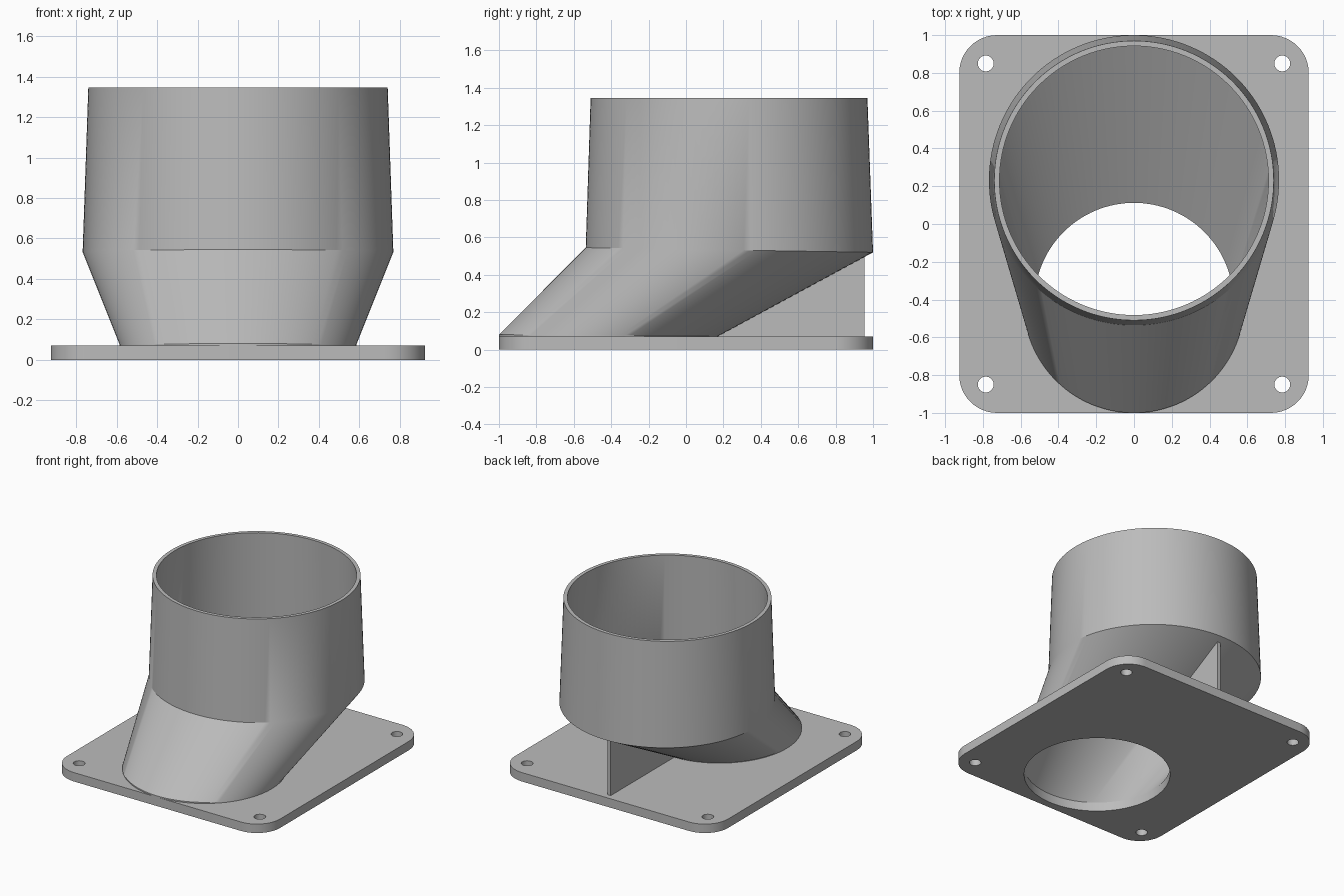
import bpy, bmesh
from math import sin, cos, pi, radians

cube = bpy.data.objects.get("Cube")
if cube:
    bpy.data.objects.remove(cube, do_unlink=True)

PLATE_T = 0.07
HOLE_Y = -0.415
HOLE_R = 0.527
SEGS = 128

grey = bpy.data.materials.new("light grey")
grey.use_nodes = True
grey.diffuse_color = (0.5, 0.5, 0.5, 1)
grey.node_tree.nodes["Principled BSDF"].inputs["Base Color"].default_value = (0.5, 0.5, 0.5, 1)


def arc(cx, cy, r, start=0.0, sweep=2 * pi, steps=SEGS, closed=True):
    n = steps if closed else steps + 1
    return [(cx + r * cos(start + sweep * i / steps),
             cy + r * sin(start + sweep * i / steps)) for i in range(n)]


def smooth(obj):
    bpy.ops.object.select_all(action='DESELECT')
    obj.select_set(True)
    bpy.context.view_layer.objects.active = obj
    bpy.ops.object.shade_smooth_by_angle(angle=radians(30))


def mesh_object(name, bm):
    bmesh.ops.recalc_face_normals(bm, faces=bm.faces)
    mesh = bpy.data.meshes.new(name)
    bm.to_mesh(mesh)
    bm.free()
    mesh.materials.append(grey)
    obj = bpy.data.objects.new(name, mesh)
    bpy.context.collection.objects.link(obj)
    return obj


# Base plate: rounded rectangle with a duct opening and four screw holes
half_x, half_y, corner = 0.925, 1.0, 0.2
outline = []
for k, (sx, sy) in enumerate([(1, 1), (-1, 1), (-1, -1), (1, -1)]):
    outline += arc(sx * (half_x - corner), sy * (half_y - corner), corner,
                   k * pi / 2, pi / 2, 12, closed=False)
loops = [outline, arc(0, HOLE_Y, HOLE_R)]
loops += [arc(sx * 0.785, sy * 0.85, 0.042, steps=32) for sx in (-1, 1) for sy in (-1, 1)]

curve = bpy.data.curves.new("base_plate", 'CURVE')
curve.dimensions = '2D'
curve.fill_mode = 'BOTH'
curve.extrude = PLATE_T / 2
for loop in loops:
    spline = curve.splines.new('POLY')
    spline.points.add(len(loop) - 1)
    for p, (x, y) in zip(spline.points, loop):
        p.co = (x, y, 0, 1)
    spline.use_cyclic_u = True
plate = bpy.data.objects.new("base_plate", curve)
bpy.context.collection.objects.link(plate)
bpy.ops.object.select_all(action='DESELECT')
plate.select_set(True)
bpy.context.view_layer.objects.active = plate
bpy.ops.object.convert(target='MESH')
plate = bpy.context.view_layer.objects.active
plate.data.materials.clear()
plate.data.materials.append(grey)
bm = bmesh.new()
bm.from_mesh(plate.data)
bmesh.ops.remove_doubles(bm, verts=bm.verts, dist=0.0005)
bmesh.ops.translate(bm, verts=bm.verts, vec=(0, 0, PLATE_T / 2))
bmesh.ops.recalc_face_normals(bm, faces=bm.faces)
bm.to_mesh(plate.data)
bm.free()
smooth(plate)

# Duct: rings of (centre y, radius, front z, back z), outside up then inside down
rings = [
    (HOLE_Y, 0.585, 0.069, 0.069),
    (HOLE_Y, 0.585, 0.08, 0.071),
    (0.232, 0.768, 0.545, 0.52),
    (0.23, 0.74, 1.345, 1.345),
    (0.23, 0.712, 1.345, 1.345),
    (0.232, 0.735, 0.56, 0.54),
    (HOLE_Y, HOLE_R, PLATE_T, PLATE_T),
]
bm = bmesh.new()
rows = []
for cy, r, front, back in rings:
    row = []
    for x, y in arc(0, cy, r):
        t = (y - cy + r) / (2 * r)
        row.append(bm.verts.new((x, y, front + (back - front) * t)))
    rows.append(row)
for a, b in zip(rows, rows[1:]):
    for i in range(SEGS):
        j = (i + 1) % SEGS
        bm.faces.new((a[i], a[j], b[j], b[i]))
smooth(mesh_object("offset_duct", bm))

# Support rib under the overhanging back of the duct
bm = bmesh.new()
profile = [(0.15, PLATE_T), (0.955, PLATE_T), (0.955, 0.505)]
face = bm.faces.new([bm.verts.new((-0.015, y, z)) for y, z in profile])
extruded = bmesh.ops.extrude_face_region(bm, geom=[face])
bmesh.ops.translate(bm, vec=(0.03, 0, 0),
                    verts=[v for v in extruded["geom"] if isinstance(v, bmesh.types.BMVert)])
mesh_object("support_rib", bm)
